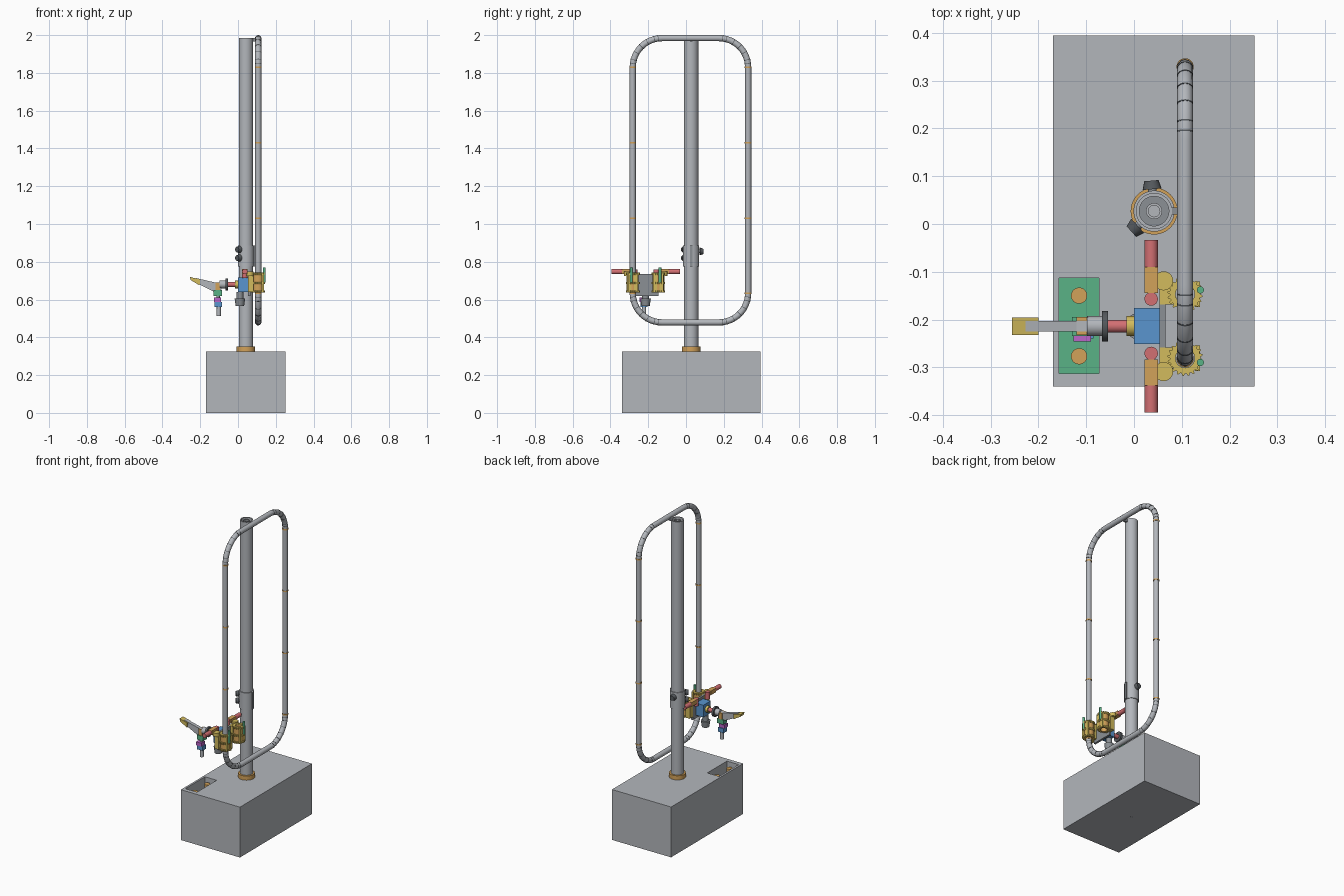
import bpy, bmesh, math
from mathutils import Vector

cube = bpy.data.objects.get("Cube")
if cube:
    bpy.data.objects.remove(cube)


def material(name, rgb):
    m = bpy.data.materials.new(name)
    m.use_nodes = True
    m.diffuse_color = (*rgb, 1)
    m.node_tree.nodes["Principled BSDF"].inputs["Base Color"].default_value = (*rgb, 1)
    return m


GREY = material("light_grey", (0.45, 0.47, 0.5))
DARK = material("dark_grey", (0.09, 0.1, 0.11))
STEEL = material("steel_grey", (0.26, 0.28, 0.3))
ORANGE = material("orange", (0.65, 0.36, 0.1))
YELLOW = material("yellow", (0.65, 0.5, 0.11))
RED = material("red", (0.65, 0.16, 0.17))
GREEN = material("green", (0.1, 0.45, 0.24))
BLUE = material("blue", (0.1, 0.3, 0.62))
PURPLE = material("purple", (0.5, 0.13, 0.58))


def finish(name, bm, mat, smooth=False):
    bmesh.ops.recalc_face_normals(bm, faces=bm.faces)
    me = bpy.data.meshes.new(name)
    bm.to_mesh(me)
    bm.free()
    ob = bpy.data.objects.new(name, me)
    bpy.context.collection.objects.link(ob)
    me.materials.append(mat)
    if smooth:
        bpy.ops.object.select_all(action='DESELECT')
        ob.select_set(True)
        bpy.context.view_layer.objects.active = ob
        bpy.ops.object.shade_smooth_by_angle(angle=math.radians(35))
    return ob


def box(name, mat, x, y, z):
    """Box from three (min, max) ranges."""
    bm = bmesh.new()
    bmesh.ops.create_cube(bm, size=1)
    for v in bm.verts:
        v.co = [r[0] + (c + 0.5) * (r[1] - r[0]) for c, r in zip(v.co, (x, y, z))]
    return finish(name, bm, mat)


def rod(name, mat, start, end, r, r2=None, sides=24):
    """Cylinder or cone between two points."""
    a, b = Vector(start), Vector(end)
    bm = bmesh.new()
    bmesh.ops.create_cone(bm, cap_ends=True, segments=sides, radius1=r,
                          radius2=r if r2 is None else r2, depth=(b - a).length)
    ob = finish(name, bm, mat, True)
    ob.location = (a + b) / 2
    ob.rotation_mode = 'QUATERNION'
    ob.rotation_quaternion = (b - a).to_track_quat('Z', 'Y')
    return ob


def ring(name, mat, at, z, inner, radii, sides=40):
    """Upright hollow ring; alternating outer radii give gear teeth."""
    bm = bmesh.new()
    loops = []
    for height, outside in ((z[0], 0), (z[0], 1), (z[1], 1), (z[1], 0)):
        loop = []
        for i in range(sides):
            a = math.tau * i / sides
            r = radii[i // 2 % len(radii)] if outside else inner
            loop.append(bm.verts.new((at[0] + r * math.cos(a), at[1] + r * math.sin(a), height)))
        loops.append(loop)
    for k in range(4):
        p, q = loops[k], loops[(k + 1) % 4]
        for i in range(sides):
            j = (i + 1) % sides
            bm.faces.new((p[i], p[j], q[j], q[i]))
    return finish(name, bm, mat, len(radii) == 1)


def profile_xz(name, mat, points, y):
    """Side profile extruded across y."""
    bm = bmesh.new()
    face = bm.faces.new([bm.verts.new((px, y[0], pz)) for px, pz in points])
    new = bmesh.ops.extrude_face_region(bm, geom=[face])["geom"]
    bmesh.ops.translate(bm, vec=(0, y[1] - y[0], 0),
                        verts=[g for g in new if isinstance(g, bmesh.types.BMVert)])
    return finish(name, bm, mat)


# Base block with an open tool pocket and a small drain hole
base = box("base", GREY, (-0.17, 0.252), (-0.34, 0.395), (0, 0.325))
cutters = [box("pocket_cutter", GREY, (-0.157, -0.073), (-0.313, -0.113), (0.24, 0.4)),
           rod("drain_cutter", GREY, (0.04, 0.027, -0.1), (0.04, 0.027, 0.02), 0.006)]
for c in cutters:
    c.hide_render = True
    c.hide_viewport = True
    mod = base.modifiers.new(c.name, 'BOOLEAN')
    mod.operation = 'DIFFERENCE'
    mod.object = c
box("pocket_floor", GREEN, (-0.157, -0.073), (-0.313, -0.113), (0.24, 0.248))
for y in (-0.15, -0.277):
    rod("pocket_pin", ORANGE, (-0.115, y, 0.245), (-0.115, y, 0.305), 0.017)

# Hollow pole with collar and sleeve
PX, PY = 0.042, 0.027
ring("pole", GREY, (PX, PY), (0.325, 1.985), 0.031, [0.038])
ring("pole_core", GREY, (PX, PY), (0.325, 1.98), 0.012, [0.017], 24)
ring("pole_top_web", STEEL, (PX, PY), (1.93, 1.95), 0.016, [0.032])
ring("pole_collar", ORANGE, (PX, PY), (0.325, 0.352), 0.037, [0.049])
ring("pole_sleeve", GREY, (PX, PY), (0.775, 0.885), 0.037, [0.043])
box("track_bracket", STEEL, (0.075, 0.1), (0.02, 0.035), (1.965, 1.985))
box("sleeve_bracket", STEEL, (0.076, 0.09), (0.02, 0.035), (0.775, 0.885))
for angle, heights in ((95, (0.855,)), (222, (0.82, 0.865))):
    d = Vector((math.cos(math.radians(angle)), math.sin(math.radians(angle)), 0))
    for z in heights:
        c = Vector((PX, PY, z))
        rod("knob_stem", STEEL, c + d * 0.035, c + d * 0.055, 0.009)
        rod("clamp_knob", DARK, c + d * 0.046, c + d * 0.064, 0.02, 0.015, 16)

# Closed track loop with rounded corners
TX, Y0, Y1, Z0, Z1, R = 0.107, -0.282, 0.329, 0.479, 1.984, 0.155
corners = [(Y1 - R, Z1 - R, 0), (Y0 + R, Z1 - R, 90), (Y0 + R, Z0 + R, 180), (Y1 - R, Z0 + R, 270)]
path, joints = [], []
for cy, cz, a0 in corners:
    for i in range(13):
        a = math.radians(a0 + 7.5 * i)
        p = Vector((TX, cy + R * math.cos(a), cz + R * math.sin(a)))
        path.append(p)
        if 0 < i < 12 and i % 2 == 0 or i in (1, 11):
            joints.append((p, Vector((0, -math.sin(a), math.cos(a)))))
curve = bpy.data.curves.new("track", 'CURVE')
curve.dimensions = '3D'
curve.bevel_depth = 0.0165
curve.bevel_resolution = 4
spline = curve.splines.new('POLY')
spline.points.add(len(path) - 1)
for point, p in zip(spline.points, path):
    point.co = (*p, 1)
spline.use_cyclic_u = True
curve.materials.append(GREY)
bpy.context.collection.objects.link(bpy.data.objects.new("track", curve))
for p, t in joints:
    rod("track_joint", DARK, p - t * 0.0015, p + t * 0.0015, 0.017)
for y in (Y0, Y1):
    for z in (Z0 + R, 1.03, 1.43, Z1 - R):
        rod("track_band", ORANGE, (TX, y, z - 0.004), (TX, y, z + 0.004), 0.018)

# Twin ring grippers, mirrored about the carriage centre
CY = -0.214
for s in (-1, 1):
    def Y(a, b):
        return tuple(sorted((CY + s * a, CY + s * b)))
    gy = CY + s * 0.067
    ring("gripper_sleeve", ORANGE, (TX, gy), (0.637, 0.735), 0.02, [0.03])
    for z in (0.637, 0.682, 0.73):
        ring("gripper_gear", YELLOW, (TX, gy), (z, z + 0.012), 0.02, [0.032, 0.037], 80)
    for side in (-1, 1):
        box("gripper_jaw", YELLOW, (0.128, 0.138), (gy + side * 0.017 - 0.01, gy + side * 0.017 + 0.01), (0.64, 0.738))
    box("jaw_slot", DARK, (0.13, 0.134), (gy - 0.007, gy + 0.007), (0.65, 0.725))
    box("gripper_mount", YELLOW, (0.053, 0.082), Y(0.045, 0.1), (0.64, 0.735))
    rod("release_pin", GREEN, (0.139, CY + s * 0.076, 0.69), (0.139, CY + s * 0.076, 0.77), 0.0075, sides=16)
    rod("drive_gear", YELLOW, (0.062, CY + s * 0.095, 0.725), (0.062, CY + s * 0.095, 0.748), 0.02)
    # Horizontal drive motor
    rod("motor", RED, (0.036, CY + s * 0.12, 0.748), (0.036, CY + s * 0.181, 0.748), 0.014)
    box("motor_gearbox", ORANGE, (0.022, 0.05), Y(0.07, 0.124), (0.735, 0.762))
    rod("motor_pivot", RED, (0.036, CY + s * 0.057, 0.715), (0.036, CY + s * 0.057, 0.76), 0.014)

# Carriage body
box("carriage_block", BLUE, (0, 0.053), (-0.251, -0.176), (0.64, 0.718))
box("carriage_plate", STEEL, (0.053, 0.066), (-0.285, -0.145), (0.62, 0.735))
rod("lower_motor", STEEL, (0.01, CY, 0.64), (0.01, CY, 0.605), 0.018)
rod("lower_motor_cap", STEEL, (0.01, CY, 0.605), (0.01, CY, 0.565), 0.028, 0.022)

# Wrist running outwards from the carriage
for name, mat, x0, x1, r in (("wrist_flange", YELLOW, -0.016, 0, 0.021),
                             ("wrist_motor", RED, -0.056, -0.016, 0.0135),
                             ("wrist_disc", DARK, -0.067, -0.054, 0.032),
                             ("wrist_hub", GREY, -0.098, -0.066, 0.021)):
    rod(name, mat, (x0, CY, 0.68), (x1, CY, 0.68), r)
box("wrist_bracket", ORANGE, (-0.12, -0.096), (-0.232, -0.195), (0.65, 0.69))

# Tapered arm with angled fingertip
profile_xz("arm", GREY, [(-0.227, 0.715), (-0.12, 0.69), (-0.07, 0.692), (-0.09, 0.65), (-0.125, 0.64), (-0.215, 0.685)],
           (-0.225, -0.203))
profile_xz("arm_tip", YELLOW, [(-0.255, 0.72), (-0.2, 0.706), (-0.203, 0.675), (-0.25, 0.703)],
           (-0.232, -0.196))

# Tool hanging below the wrist
box("tool_mount", GREEN, (-0.13, -0.085), (-0.235, -0.195), (0.62, 0.65))
box("tool_body", PURPLE, (-0.127, -0.09), (-0.246, -0.21), (0.588, 0.61))
rod("tool_shaft", STEEL, (-0.105, -0.222, 0.55), (-0.105, -0.222, 0.63), 0.01)
box("tool_chuck", BLUE, (-0.125, -0.085), (-0.24, -0.205), (0.56, 0.588))
rod("tool_bit", GREY, (-0.102, -0.222, 0.512), (-0.102, -0.222, 0.562), 0.011)
